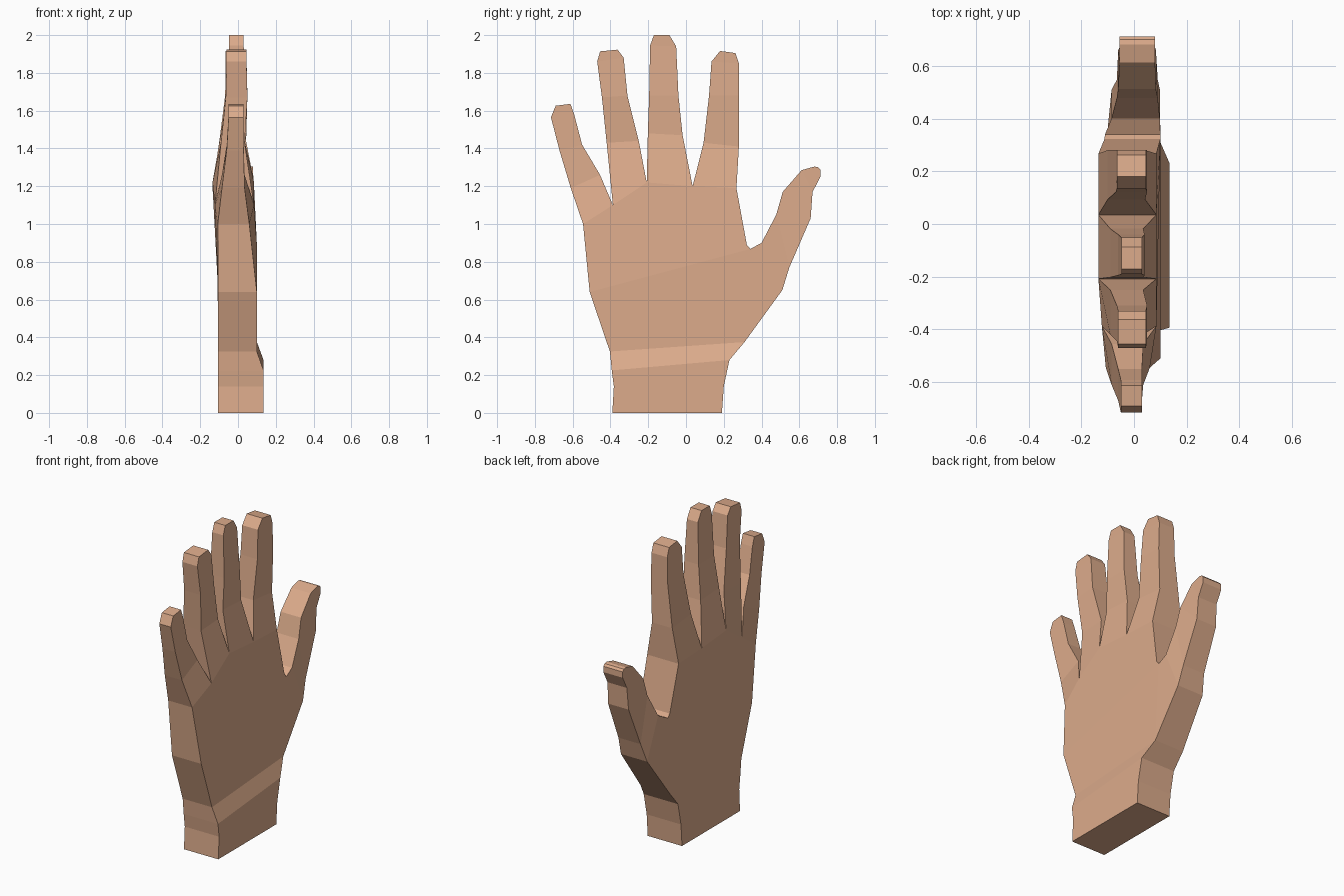
import bpy, bmesh

bm = bmesh.new()
pts = {}      # (y, z) -> (back vertex, front vertex)
edges = {}    # outline edge use count, for the side walls


def point(y, z, lo, hi):
    """One outline point with its thickness range; shared points are reused."""
    if (y, z) not in pts:
        pts[(y, z)] = (bm.verts.new((lo, y, z)), bm.verts.new((hi, y, z)))
    return (y, z)


def patch(keys):
    """A matching pair of faces on the two flat sides of the hand."""
    bm.faces.new([pts[k][1] for k in keys])
    bm.faces.new([pts[k][0] for k in reversed(keys)])
    for a, b in zip(keys, keys[1:] + keys[:1]):
        e = frozenset((a, b))
        edges.setdefault(e, []).append((a, b))


def limb(base, rows):
    """Chain of segments from a base edge; row = left yz, right yz, x range."""
    l, r = base
    for yl, zl, yr, zr, lo, hi in rows:
        nl, nr = point(yl, zl, lo, hi), point(yr, zr, lo, hi)
        patch([l, r, nr, nl])
        l, r = nl, nr


# Wrist: stacked bands
w = [point(-0.39, 0, -0.105, 0.135), point(0.19, 0, -0.105, 0.135)]
limb(w, [
    (-0.382, 0.14, 0.20, 0.14, -0.105, 0.135),
    (-0.393, 0.225, 0.23, 0.28, -0.105, 0.135),
    (-0.403, 0.325, 0.31, 0.375, -0.105, 0.10),
])
heel_l, heel_r = (-0.403, 0.325), (0.31, 0.375)

# Palm: lower half, then the half below the knuckles
side = point(-0.51, 0.64, -0.105, 0.10)
web = point(0.34, 0.868, -0.11, 0.10)
web2 = point(0.322, 0.89, -0.112, 0.10)
k0 = point(-0.545, 1.0, -0.107, 0.06)
k1 = point(-0.387, 1.10, -0.122, 0.085)
k2 = point(-0.208, 1.22, -0.135, 0.085)
k3 = point(0.035, 1.20, -0.135, 0.085)
k4 = point(0.267, 1.19, -0.135, 0.085)
patch([heel_l, heel_r, web, side])
patch([side, web, web2, k4, k3, k2, k1, k0])

# Index finger
limb((k3, k4), [
    (0.093, 1.43, 0.28, 1.41, -0.10, 0.042),
    (0.122, 1.68, 0.28, 1.68, -0.068, 0.05),
    (0.135, 1.86, 0.28, 1.85, -0.065, 0.045),
    (0.18, 1.916, 0.262, 1.905, -0.065, 0.045),
])
# Middle finger
limb((k2, k3), [
    (-0.202, 1.48, -0.018, 1.47, -0.09, 0.035),
    (-0.195, 1.68, -0.04, 1.68, -0.06, 0.04),
    (-0.19, 1.945, -0.052, 1.94, -0.047, 0.03),
    (-0.17, 2.0, -0.088, 2.0, -0.047, 0.03),
])
# Ring finger
limb((k1, k2), [
    (-0.42, 1.43, -0.25, 1.44, -0.09, 0.035),
    (-0.445, 1.67, -0.31, 1.68, -0.065, 0.05),
    (-0.47, 1.86, -0.33, 1.88, -0.06, 0.045),
    (-0.455, 1.914, -0.362, 1.923, -0.06, 0.045),
])
# Little finger
limb((k0, k1), [
    (-0.61, 1.19, -0.455, 1.26, -0.085, 0.035),
    (-0.67, 1.39, -0.55, 1.42, -0.06, 0.03),
    (-0.715, 1.565, -0.592, 1.58, -0.05, 0.03),
    (-0.69, 1.626, -0.612, 1.636, -0.05, 0.03),
])
# Thumb
limb((web, heel_r), [
    (0.40, 0.90, 0.51, 0.65, -0.085, 0.098),
    (0.478, 1.05, 0.547, 0.77, -0.065, 0.09),
    (0.512, 1.17, 0.66, 1.03, -0.06, 0.083),
    (0.612, 1.285, 0.67, 1.17, -0.055, 0.08),
    (0.68, 1.304, 0.712, 1.25, -0.055, 0.08),
    (0.70, 1.30, 0.712, 1.287, -0.055, 0.08),
])

# Side walls along every outline edge
for uses in edges.values():
    if len(uses) == 1:
        a, b = uses[0]
        bm.faces.new([pts[a][1], pts[a][0], pts[b][0], pts[b][1]])

bmesh.ops.recalc_face_normals(bm, faces=bm.faces)
mesh = bpy.data.meshes.new("hand")
bm.to_mesh(mesh)
bm.free()

skin = bpy.data.materials.new("skin tan")
skin.diffuse_color = (0.72, 0.41, 0.26, 1)
mesh.materials.append(skin)
hand = bpy.data.objects.new("hand", mesh)
bpy.context.collection.objects.link(hand)
